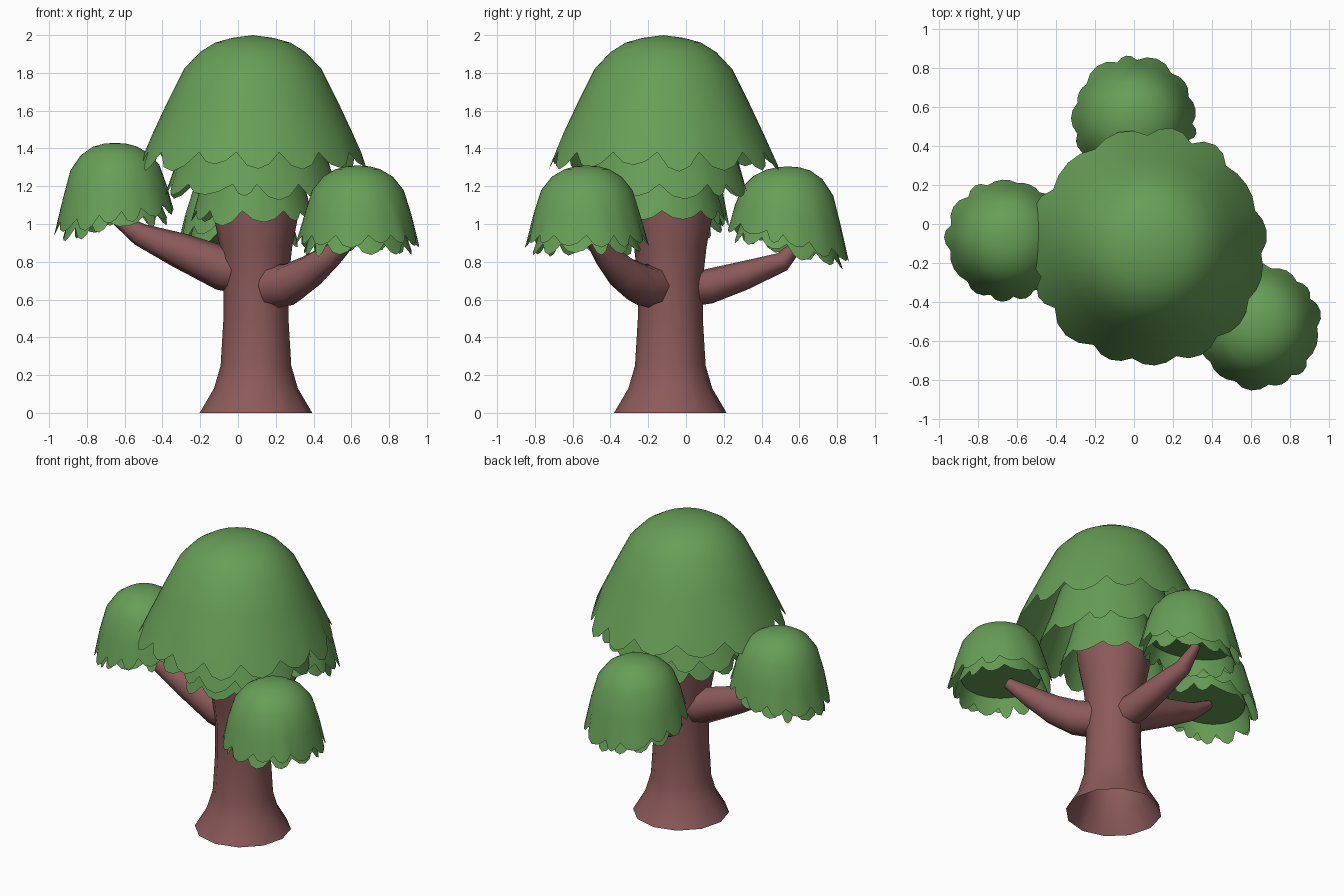
import bpy, bmesh, math, random
from mathutils import Vector

if "Cube" in bpy.data.objects:
    bpy.data.objects.remove(bpy.data.objects["Cube"])

random.seed(4)

def material(name, rgb):
    m = bpy.data.materials.new(name)
    m.diffuse_color = (*rgb, 1)
    m.use_nodes = True
    m.node_tree.nodes["Principled BSDF"].inputs["Base Color"].default_value = m.diffuse_color
    return m

BARK = material("bark brown", (0.265, 0.102, 0.102))
LEAF = material("leaf green", (0.137, 0.345, 0.095))

def finish(bm, name, mat, angle=50):
    me = bpy.data.meshes.new(name)
    bm.to_mesh(me)
    bm.free()
    me.materials.append(mat)
    ob = bpy.data.objects.new(name, me)
    bpy.context.collection.objects.link(ob)
    bpy.ops.object.select_all(action='DESELECT')
    ob.select_set(True)
    bpy.context.view_layer.objects.active = ob
    bpy.ops.object.shade_smooth_by_angle(angle=math.radians(angle))
    return ob

def bridge(bm, rings):
    for a, b in zip(rings, rings[1:]):
        n = len(a)
        for i in range(n):
            j = (i + 1) % n
            bm.faces.new((a[i], a[j], b[j], b[i]))

def tube(name, path, radii, sides, caps=True):
    """Tapered tube along a path."""
    bm = bmesh.new()
    pts = [Vector(p) for p in path]
    rings = []
    for i, p in enumerate(pts):
        d = (pts[min(i + 1, len(pts) - 1)] - pts[max(i - 1, 0)]).normalized()
        up = Vector((0, 0, 1)) if abs(d.z) < 0.9 else Vector((0, 1, 0))
        u = up.cross(d).normalized()
        v = d.cross(u)
        rings.append([bm.verts.new(p + radii[i] * (
            u * math.cos(2 * math.pi * k / sides) + v * math.sin(2 * math.pi * k / sides)))
            for k in range(sides)])
    bridge(bm, rings)
    if caps:
        bm.faces.new(rings[0][::-1])
        bm.faces.new(rings[-1])
    return finish(bm, name, BARK)

def leaf_layer(name, profile, drop, flare, scallops, centre, lean=(0, 0), grow=1.0, floor=None):
    """Revolved dome whose last ring hangs down in rounded leaf tips.
    profile runs from the apex (r = 0) down to the notch height;
    lean lowers the rim towards one side, grow widens it,
    floor (r, z) closes the underside with a disc."""
    bm = bmesh.new()
    step = 4
    n = scallops * step
    jitter = [random.uniform(-0.25, 0.25) for _ in range(scallops)]
    depth = [random.uniform(0.7, 1.25) for _ in range(scallops)]
    kick = [random.uniform(0.4, 1.3) for _ in range(scallops)]

    def angle(i):
        s, k = divmod(i, step)
        a, b = s + jitter[s], s + 1 + jitter[(s + 1) % scallops]
        return 2 * math.pi * (a + (b - a) * k / step) / scallops

    apex = bm.verts.new((0, 0, profile[0][1]))
    rings = [[bm.verts.new((r * math.cos(angle(i)), r * math.sin(angle(i)), z))
              for i in range(n)] for r, z in profile[1:]]
    r, z = profile[-1]
    # hanging leaf edge: sharp notches, rounded tips
    for i in range(n):
        s, k = divmod(i, step)
        t = (0, 0.78, 1.0, 0.72)[k]
        rr = r + flare * t * kick[s]
        rings[-1][i].co = (rr * math.cos(angle(i)), rr * math.sin(angle(i)),
                           z - drop * t * depth[s])
    for i in range(n):
        bm.faces.new((apex, rings[0][i], rings[0][(i + 1) % n]))
    for a, b in zip(rings, rings[1:]):
        for i in range(n):
            j = (i + 1) % n
            bm.faces.new((a[i], b[i], b[j], a[j]))
    if floor:
        r, z = floor
        disc = [bm.verts.new((r * math.cos(angle(i)), r * math.sin(angle(i)), z))
                for i in range(n)]
        bm.faces.new(disc[::-1])
    for v in bm.verts:
        t = min(1, max(0, -v.co.z / 0.35))
        v.co.z -= t * (lean[0] * v.co.x + lean[1] * v.co.y)
        v.co.x *= grow
        v.co.y *= grow
        v.co += Vector(centre)
    return finish(bm, name, LEAF, 60)

# trunk: flared, open base, top hidden in the crown
tz = [0, 0.13, 0.25, 0.5, 0.7, 0.88, 1.05, 1.12]
tr = [0.298, 0.222, 0.187, 0.172, 0.172, 0.192, 0.225, 0.232]
tube("trunk", [(0.095, -0.083, z) for z in tz], tr, 12, caps=False)

# branches
tube("left_branch", [(0.05, -0.08, 0.74), (-0.08, -0.08, 0.765), (-0.32, -0.08, 0.865),
                     (-0.52, -0.08, 0.945), (-0.67, -0.08, 1.05)],
     [0.12, 0.117, 0.092, 0.06, 0.03], 8)
tube("front_right_branch", [(0.18, -0.17, 0.67), (0.27, -0.24, 0.68), (0.37, -0.33, 0.74),
                            (0.49, -0.42, 0.83), (0.60, -0.50, 0.92)],
     [0.118, 0.112, 0.094, 0.067, 0.035], 8)
tube("back_branch", [(0.09, 0.02, 0.66), (0.08, 0.12, 0.67), (0.06, 0.3, 0.725),
                     (0.03, 0.51, 0.80), (0.01, 0.62, 0.92)],
     [0.097, 0.092, 0.077, 0.052, 0.025], 8)

# main crown: three nested leaf layers, each tucked up under the one above
main = (0.078, -0.12, 0)
leaf_layer("crown_top", [(0, 2.0), (0.11, 1.985), (0.20, 1.96), (0.28, 1.91), (0.365, 1.82),
                         (0.45, 1.65), (0.53, 1.48), (0.575, 1.38)], 0.085, 0.04, 15, main)
leaf_layer("crown_middle", [(0, 1.60), (0.33, 1.56), (0.385, 1.38), (0.44, 1.21)],
           0.075, 0.03, 13, main)
leaf_layer("crown_lower", [(0, 1.40), (0.23, 1.37), (0.275, 1.2), (0.31, 1.07)],
           0.065, 0.02, 11, main)

# small crowns on the branches: outer dome plus an inner skirt closed underneath
OUTER = [(0, 0), (0.06, -0.005), (0.115, -0.02), (0.18, -0.06), (0.235, -0.13),
         (0.275, -0.26), (0.295, -0.37)]
INNER = [(0, -0.27), (0.215, -0.27), (0.24, -0.35), (0.262, -0.415)]
for label, apex, lean, grow in (
        ("left", (-0.652, -0.08, 1.43), (-0.17, 0), 1.0),
        ("front_right", (0.635, -0.525, 1.31), (0, 0), 1.03),
        ("back", (0.0, 0.54, 1.305), (0, 0.28), 1.02)):
    leaf_layer(label + "_crown", OUTER, 0.055, 0.022, 13, apex, lean, grow)
    leaf_layer(label + "_crown_skirt", INNER, 0.055, 0.02, 12, apex, lean, grow, (0.237, -0.36))
